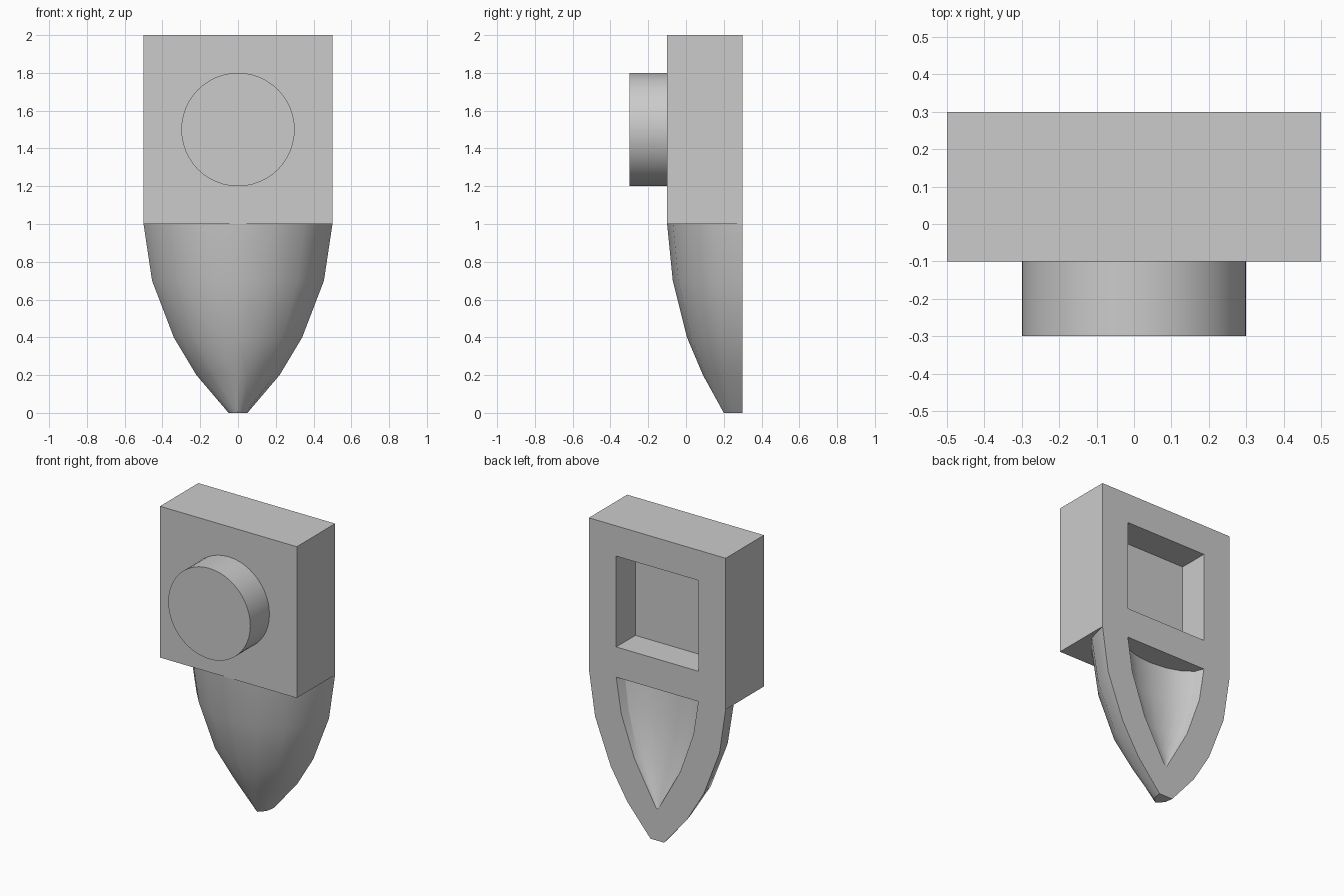
import bpy, bmesh, math
from mathutils import Matrix

old = bpy.data.objects.get("Cube")
if old:
    bpy.data.objects.remove(old, do_unlink=True)

GREY = (0.6, 0.6, 0.6, 1)
grey = bpy.data.materials.new("light grey plastic")
grey.use_nodes = True
grey.diffuse_color = GREY
grey.node_tree.nodes["Principled BSDF"].inputs["Base Color"].default_value = GREY

BACK = 0.3      # y of the flat back
STEPS = 8       # sides around each half-oval section


def finish(bm, name, smooth=False):
    bmesh.ops.recalc_face_normals(bm, faces=bm.faces)
    mesh = bpy.data.meshes.new(name)
    bm.to_mesh(mesh)
    bm.free()
    mesh.materials.append(grey)
    obj = bpy.data.objects.new(name, mesh)
    bpy.context.collection.objects.link(obj)
    if smooth:
        bpy.ops.object.select_all(action='DESELECT')
        obj.select_set(True)
        bpy.context.view_layer.objects.active = obj
        bpy.ops.object.shade_smooth_by_angle(angle=math.radians(30))


def half_oval(bm, z, half_width, depth, point=1, bulge=1):
    """Half oval in front of the back plane; point > 1 gives a pointed arch."""
    ring = []
    for i in range(STEPS + 1):
        a = math.pi * i / STEPS
        c, s = math.cos(a), max(math.sin(a), 0)
        x = 0 if i == STEPS // 2 else math.copysign(abs(c) ** point, c) * half_width
        y = BACK if i in (0, STEPS) else BACK - depth * s ** bulge
        ring.append(bm.verts.new((x, y, z)))
    return ring


def loft(bm, rings):
    for low, high in zip(rings, rings[1:]):
        for i in range(STEPS):
            bm.faces.new((low[i], low[i + 1], high[i + 1], high[i]))


# Square block with a square pocket sunk into its back
bm = bmesh.new()
bmesh.ops.create_cube(bm, size=1, matrix=Matrix.Translation((0, 0.1, 1.5))
                      @ Matrix.Diagonal((1, 0.4, 1, 1)))
bm.normal_update()
back = max(bm.faces, key=lambda f: f.calc_center_median().y)
bmesh.ops.inset_region(bm, faces=[back], thickness=0.2, use_boundary=True,
                       use_even_offset=True)
# The rim stays on the back plane; a second ring drops to the pocket floor
floor = bmesh.ops.extrude_discrete_faces(bm, faces=[back])["faces"][0] if not back.is_valid else back
walls = bmesh.ops.extrude_face_region(bm, geom=[floor])["geom"]
bmesh.ops.delete(bm, geom=[floor], context='FACES_ONLY')
for v in walls:
    if isinstance(v, bmesh.types.BMVert):
        v.co.y -= 0.2
finish(bm, "block")

# Round stud on the front
bm = bmesh.new()
bmesh.ops.create_cone(bm, cap_ends=True, segments=48, radius1=0.3, radius2=0.3, depth=0.2,
                      matrix=Matrix.Translation((0, -0.2, 1.5))
                      @ Matrix.Rotation(math.pi / 2, 4, 'X'))
finish(bm, "front_stud", True)

# Tapered nose: outer shell, hollow in the back, and the rim between them
outer_sections = [(0, 0.05, 0.1, 2, 0.72), (0.2, 0.22, 0.21, 1.6, 0.9),
                  (0.4, 0.34, 0.295, 1.1, 1), (0.7, 0.455, 0.37, 1.06, 1.03),
                  (1, 0.5, 0.4, 1.04, 1.03)]
hollow_sections = [(0.21, 0.006), (0.35, 0.085), (0.5, 0.168), (0.77, 0.264), (1, 0.3)]
bm = bmesh.new()
outer = [half_oval(bm, *s) for s in outer_sections]
inner = [half_oval(bm, z, w, w / 2) for z, w in hollow_sections]
loft(bm, outer)
loft(bm, inner)
for side in (0, STEPS):
    for i in range(len(outer) - 1):
        bm.faces.new((outer[i][side], outer[i + 1][side], inner[i + 1][side], inner[i][side]))
bm.faces.new(outer[0])
bm.faces.new(inner[0])
bm.faces.new((outer[0][0], outer[0][-1], inner[0][-1], inner[0][0]))
# Top edge closed between shell and hollow
for i in range(STEPS):
    bm.faces.new((outer[-1][i], outer[-1][i + 1], inner[-1][i + 1], inner[-1][i]))
finish(bm, "nose", True)
